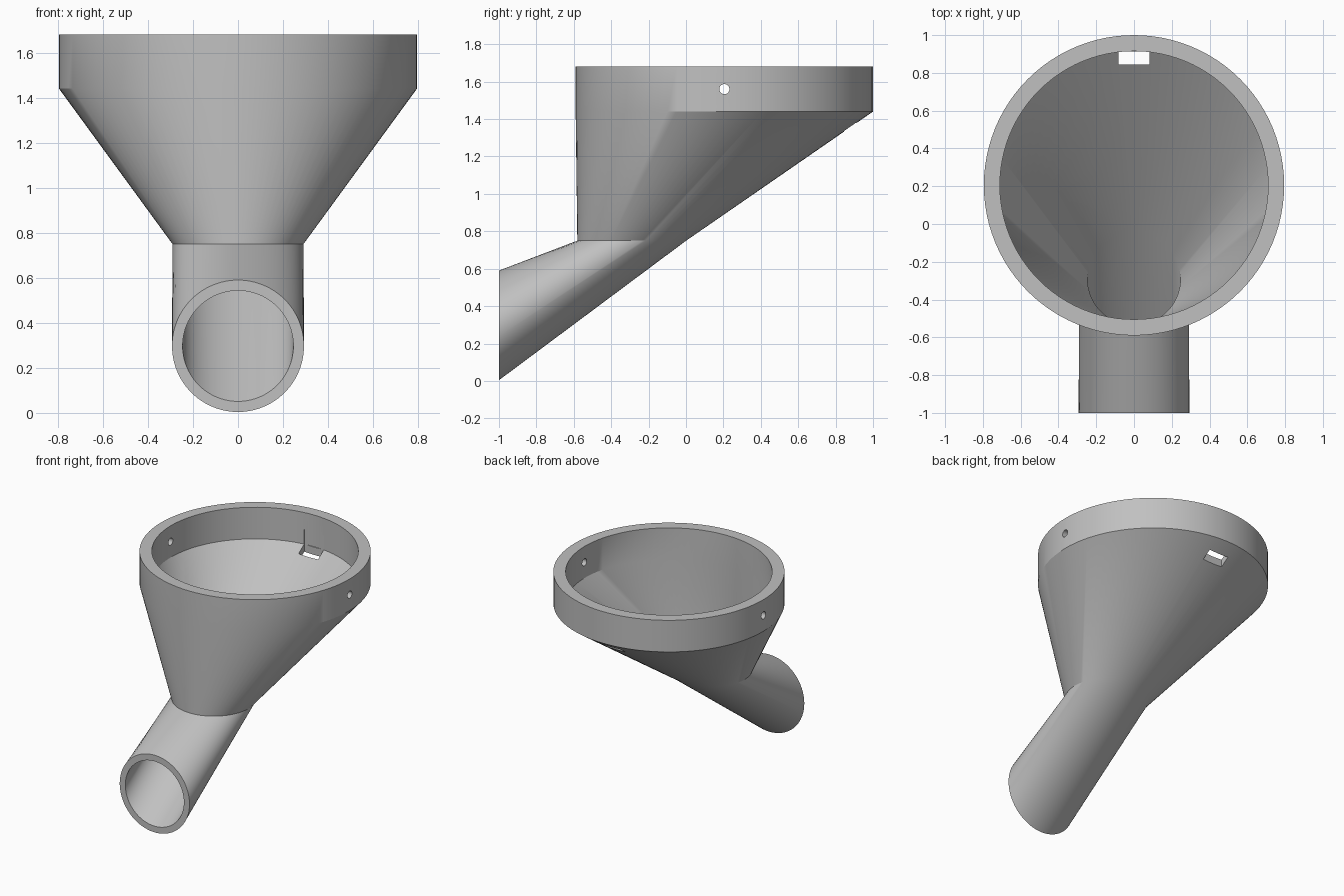
import bpy, bmesh, math
from mathutils import Matrix, Vector

if "Cube" in bpy.data.objects:
    bpy.data.objects.remove(bpy.data.objects["Cube"])

SEGMENTS = 96
RIM_Y, THROAT_Y, OUTLET_Y = 0.205, -0.29, -1.0
RIM_TOP, RIM_BASE, THROAT_Z, OUTLET_Z = 1.68, 1.44, 0.75, 0.297

grey = bpy.data.materials.new("plain grey")
grey.use_nodes = True
colour = (0.53, 0.53, 0.53, 1)
grey.diffuse_color = colour
grey.node_tree.nodes["Principled BSDF"].inputs["Base Color"].default_value = colour


def make_object(name, bm):
    mesh = bpy.data.meshes.new(name)
    bm.to_mesh(mesh)
    bm.free()
    mesh.materials.append(grey)
    obj = bpy.data.objects.new(name, mesh)
    bpy.context.collection.objects.link(obj)
    return obj


def ring(bm, radius, y, z, upright=False):
    """Circle of vertices, lying flat or standing in the outlet plane."""
    verts = []
    for i in range(SEGMENTS):
        a = 2 * math.pi * i / SEGMENTS
        u, v = radius * math.cos(a), radius * math.sin(a)
        verts.append(bm.verts.new((u, y, z - v) if upright else (u, y + v, z)))
    return verts


# Funnel: one closed loft, up the outside and back down the inside
bm = bmesh.new()
rings = [
    ring(bm, 0.293, OUTLET_Y, OUTLET_Z, True),
    ring(bm, 0.291, THROAT_Y, THROAT_Z),
    ring(bm, 0.795, RIM_Y, RIM_BASE),
    ring(bm, 0.795, RIM_Y, RIM_TOP),
    ring(bm, 0.71, RIM_Y, RIM_TOP),
    ring(bm, 0.71, RIM_Y, RIM_BASE),
    ring(bm, 0.246, THROAT_Y, THROAT_Z),
    ring(bm, 0.246, OUTLET_Y, OUTLET_Z, True),
]
for low, high in zip(rings, rings[1:] + rings[:1]):
    for i in range(SEGMENTS):
        j = (i + 1) % SEGMENTS
        bm.faces.new((low[i], low[j], high[j], high[i]))
bmesh.ops.recalc_face_normals(bm, faces=bm.faces)
funnel = make_object("funnel", bm)

# Cutters: a pin hole across the rim and a drain slot at the back
bm = bmesh.new()
bmesh.ops.create_cone(bm, cap_ends=True, segments=32, radius1=0.027, radius2=0.027, depth=2,
                      matrix=Matrix.Translation((0, RIM_Y, 1.56)) @ Matrix.Rotation(math.pi / 2, 4, "Y"))
pin_cutter = make_object("pin_hole_cutter", bm)

bm = bmesh.new()
bmesh.ops.create_cube(bm, size=1, matrix=Matrix.LocRotScale(
    Vector((0, 0.878, 1.35)), None, Vector((0.164, 0.068, 0.4))))
slot_cutter = make_object("slot_cutter", bm)

for cutter in (pin_cutter, slot_cutter):
    cutter.hide_render = True
    cutter.hide_set(True)
    cutter.display_type = "WIRE"
    cut = funnel.modifiers.new(cutter.name, "BOOLEAN")
    cut.operation = "DIFFERENCE"
    cut.solver = "EXACT"
    cut.object = cutter

# Apply the cuts, then drop the helpers
bpy.ops.object.select_all(action="DESELECT")
bpy.context.view_layer.objects.active = funnel
funnel.select_set(True)
for cutter in (pin_cutter, slot_cutter):
    bpy.ops.object.modifier_apply(modifier=cutter.name)
    bpy.data.objects.remove(cutter)
bpy.ops.object.shade_smooth_by_angle(angle=math.radians(25))
